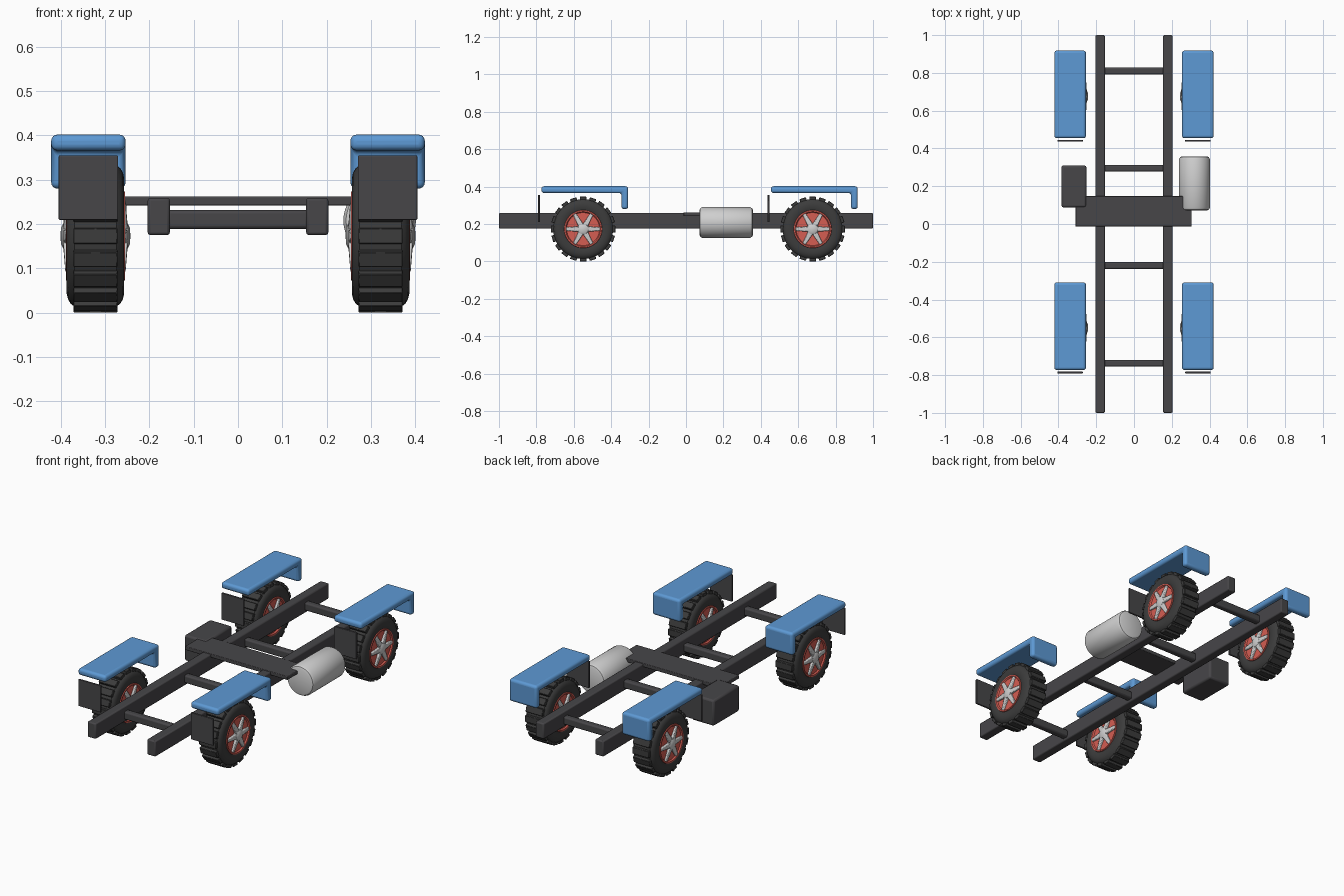
import bpy, bmesh, math
from mathutils import Matrix, Vector

cube = bpy.data.objects.get("Cube")
if cube:
    bpy.data.objects.remove(cube, do_unlink=True)


def material(name, rgb):
    m = bpy.data.materials.new(name)
    m.use_nodes = True
    m.diffuse_color = (*rgb, 1)
    bsdf = next(n for n in m.node_tree.nodes if n.type == 'BSDF_PRINCIPLED')
    bsdf.inputs["Base Color"].default_value = (*rgb, 1)
    return m


FRAME = material("dark_grey", (0.063, 0.061, 0.066))
RUBBER = material("rubber_black", (0.045, 0.045, 0.045))
BLUE = material("fender_blue", (0.11, 0.32, 0.66))
RED = material("rim_red", (0.66, 0.11, 0.085))
SILVER = material("silver", (0.62, 0.62, 0.62))


def finish(name, bm, mat, bevel=0, segments=3, loc=(0, 0, 0)):
    """Turn a bmesh into a shaded object with an optional bevel."""
    bmesh.ops.recalc_face_normals(bm, faces=bm.faces)
    mesh = bpy.data.meshes.new(name)
    bm.to_mesh(mesh)
    bm.free()
    mesh.materials.append(mat)
    ob = bpy.data.objects.new(name, mesh)
    ob.location = loc
    bpy.context.collection.objects.link(ob)
    if bevel:
        mod = ob.modifiers.new("Bevel", 'BEVEL')
        mod.width = bevel
        mod.segments = segments
        mod.limit_method = 'ANGLE'
    bpy.ops.object.select_all(action='DESELECT')
    ob.select_set(True)
    bpy.context.view_layer.objects.active = ob
    bpy.ops.object.shade_smooth_by_angle(angle=math.radians(35))
    return ob


def add_box(bm, size, matrix=Matrix()):
    return bmesh.ops.create_cube(bm, size=1, matrix=matrix @ Matrix.Diagonal((*size, 1)))["verts"]


def box(name, size, loc, mat, bevel=0.005):
    bm = bmesh.new()
    add_box(bm, size)
    return finish(name, bm, mat, bevel, 2, loc)


def lathe(name, profile, mat, loc, axis='X', steps=40):
    """Spin (offset, radius) points around the chosen axis."""
    bm = bmesh.new()
    verts = [bm.verts.new((a, 0, r)) for a, r in profile]
    edges = [bm.edges.new(p) for p in zip(verts, verts[1:])]
    bmesh.ops.spin(bm, geom=verts + edges, cent=(0, 0, 0), axis=(1, 0, 0),
                   angle=math.tau, steps=steps)
    bmesh.ops.remove_doubles(bm, verts=bm.verts, dist=1e-5)
    if axis == 'Y':
        bmesh.ops.rotate(bm, verts=bm.verts, matrix=Matrix.Rotation(math.pi / 2, 3, 'Z'))
    return finish(name, bm, mat, loc=loc)


def mirrored(half):
    """Complete a half profile running from the outside towards the middle."""
    return half + [(-a, r) for a, r in reversed(half)]


WHEEL_R = 0.173


def wheel(label, x, y):
    loc = (x, y, WHEEL_R)
    # Tyre carcass and rim drum
    lathe(label + "_tyre", mirrored([(0.052, 0.085), (0.064, 0.103), (0.065, 0.13),
          (0.062, 0.143), (0.056, 0.153), (0.047, 0.16)]), RUBBER, loc)
    lathe(label + "_rim", mirrored([(0.060, 0), (0.060, 0.088), (0.067, 0.093),
          (0.067, 0.100), (0.060, 0.103)]), RED, loc)
    # Tread bars
    bm = bmesh.new()
    count = 20
    for i in range(count):
        turn = Matrix.Rotation(math.tau * i / count, 4, 'X')
        add_box(bm, (0.1, 0.036, 0.026), turn @ Matrix.Translation((0, 0, WHEEL_R - 0.013)))
    finish(label + "_tread", bm, RUBBER, 0.002, 1, loc)
    # Hub cap and six tapered spokes on both faces
    lathe(label + "_hub", mirrored([(0.079, 0), (0.078, 0.018), (0.073, 0.028),
          (0.058, 0.034)]), SILVER, loc, steps=24)
    bm = bmesh.new()
    for i in range(6):
        turn = Matrix.Rotation(math.tau * i / 6 + math.pi / 2, 4, 'X')
        verts = add_box(bm, (0.146, 0.03, 0.074), Matrix.Translation((0, 0, 0.055)))
        for v in verts:
            if v.co.z > 0.06:
                v.co.y *= 0.6
                v.co.x *= 0.93
        bmesh.ops.transform(bm, matrix=turn, verts=verts)
    finish(label + "_spokes", bm, SILVER, 0.004, 2, loc)


def fender(label, x, y):
    # Flat top with a lip turned down at the rear
    t, front, back, top, low = 0.036, -0.232, 0.232, 0.402, 0.28
    outline = [(front, top), (back, top), (back, low), (back - t, low),
               (back - t, top - t), (front, top - t)]
    bm = bmesh.new()
    face = bm.faces.new([bm.verts.new((-0.084, a, b)) for a, b in outline])
    ext = bmesh.ops.extrude_face_region(bm, geom=[face])["geom"]
    bmesh.ops.translate(bm, vec=Vector((0.168, 0, 0)),
                        verts=[g for g in ext if isinstance(g, bmesh.types.BMVert)])
    finish(label + "_fender", bm, BLUE, 0.014, 4, (x, y, 0))


# Frame rails, cross members and middle plate
for side, s in (("left", 1), ("right", -1)):
    box(side + "_rail", (0.05, 2, 0.084), (s * 0.179, 0, 0.217), FRAME, 0.006)
for i, y in enumerate((-0.737, -0.22, 0.295, 0.81)):
    box(f"cross_member_{i + 1}", (0.32, 0.036, 0.043), (0, y, 0.21), FRAME, 0.008)
box("middle_plate", (0.615, 0.16, 0.02), (-0.002, 0.067, 0.252), FRAME, 0.003)

# Wheels, fenders and mud flaps at each corner
for end, y in (("front", -0.55), ("rear", 0.677)):
    for side, s in (("left", 1), ("right", -1)):
        label = end + "_" + side
        wheel(label, s * 0.322, y)
        fender(label, s * 0.338, y + 0.009)
        box(label + "_mud_flap", (0.134, 0.01, 0.145), (s * 0.338, y - 0.236, 0.282), FRAME, 0.002)

# Fuel tank on the left, battery box on the right
lathe("fuel_tank", mirrored([(0.143, 0), (0.143, 0.066), (0.139, 0.076), (0.128, 0.082)]),
      SILVER, (0.32, 0.215, 0.208), axis='Y')
box("battery_box", (0.132, 0.222, 0.14), (-0.318, 0.199, 0.195), FRAME, 0.01)
